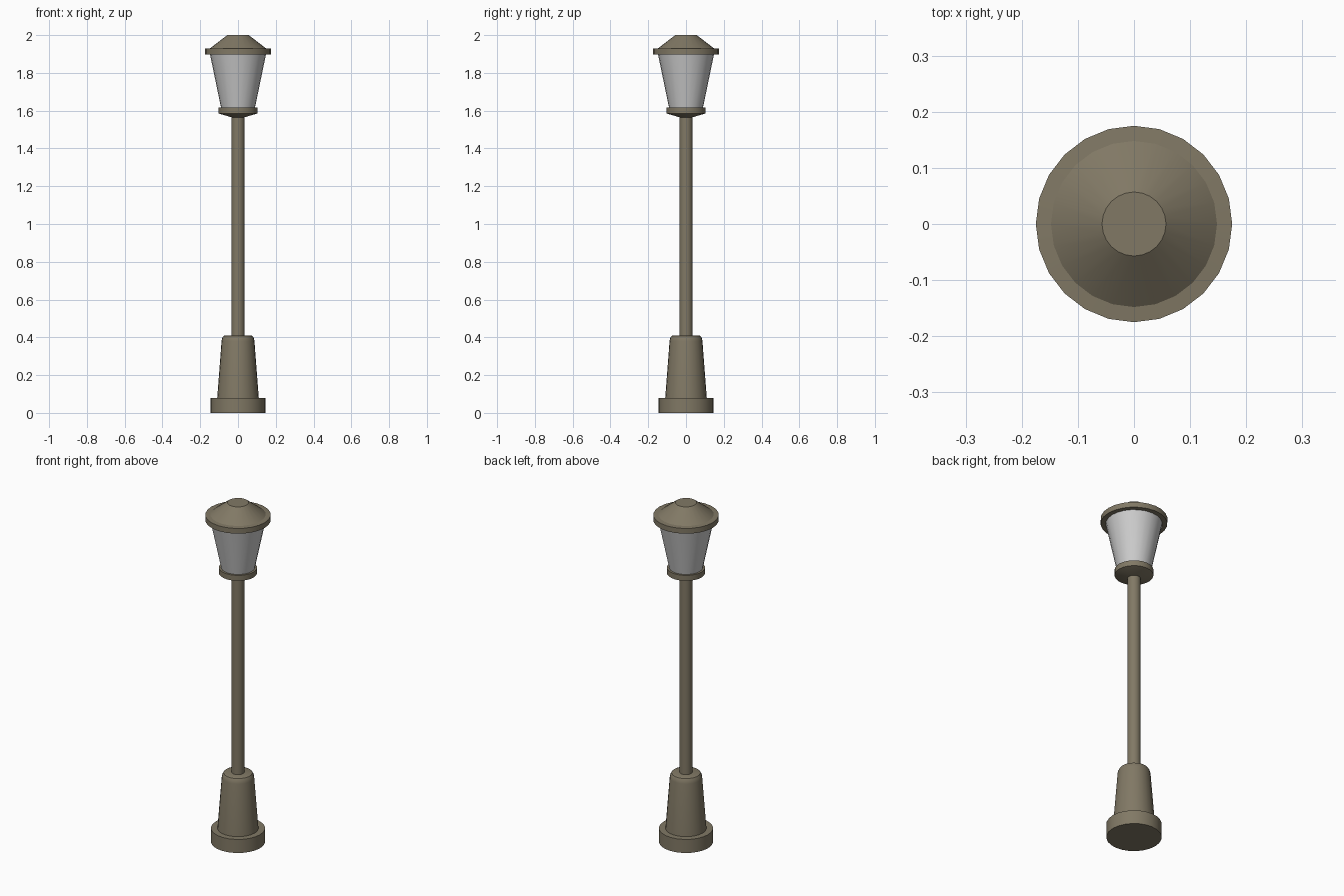
import bpy, bmesh, math

if "Cube" in bpy.data.objects:
    bpy.data.objects.remove(bpy.data.objects["Cube"])

SIDES = 24

metal = bpy.data.materials.new("bronze_paint")
metal.diffuse_color = (0.22, 0.19, 0.13, 1)
metal.use_nodes = True
metal.node_tree.nodes["Principled BSDF"].inputs["Base Color"].default_value = metal.diffuse_color


def lathe(name, profile, mat=None):
    """Revolve a bottom-to-top (radius, z) profile and close both ends."""
    bm = bmesh.new()
    rings = [[bm.verts.new((r * math.cos(2 * math.pi * i / SIDES),
                            r * math.sin(2 * math.pi * i / SIDES), z))
              for i in range(SIDES)] for r, z in profile]
    for a, b in zip(rings, rings[1:]):
        for i in range(SIDES):
            j = (i + 1) % SIDES
            bm.faces.new((a[i], a[j], b[j], b[i]))
    bm.faces.new(rings[0][::-1])
    bm.faces.new(rings[-1])
    me = bpy.data.meshes.new(name)
    bm.to_mesh(me)
    bm.free()
    ob = bpy.data.objects.new(name, me)
    bpy.context.collection.objects.link(ob)
    if mat:
        me.materials.append(mat)
    bpy.ops.object.select_all(action='DESELECT')
    ob.select_set(True)
    bpy.context.view_layer.objects.active = ob
    bpy.ops.object.shade_smooth_by_angle(angle=math.radians(32))
    return ob


# Foot and tapered pedestal with a rounded shoulder
lathe("foot", [(0.145, 0), (0.145, 0.08)], metal)
lathe("pedestal", [(0.11, 0.08), (0.087, 0.38), (0.084, 0.395),
                   (0.077, 0.407), (0.066, 0.411)], metal)

# Pole
lathe("pole", [(0.035, 0.411), (0.035, 1.565)], metal)

# Collar holding the lantern
lathe("collar", [(0.035, 1.565), (0.102, 1.585), (0.102, 1.617)], metal)

# Flared lantern glass
lathe("lantern_glass", [(0.09, 1.617), (0.148, 1.897)])

# Roof: flat rim and truncated cone
lathe("roof", [(0.175, 1.897), (0.175, 1.928), (0.148, 1.93),
               (0.057, 2.0)], metal)
